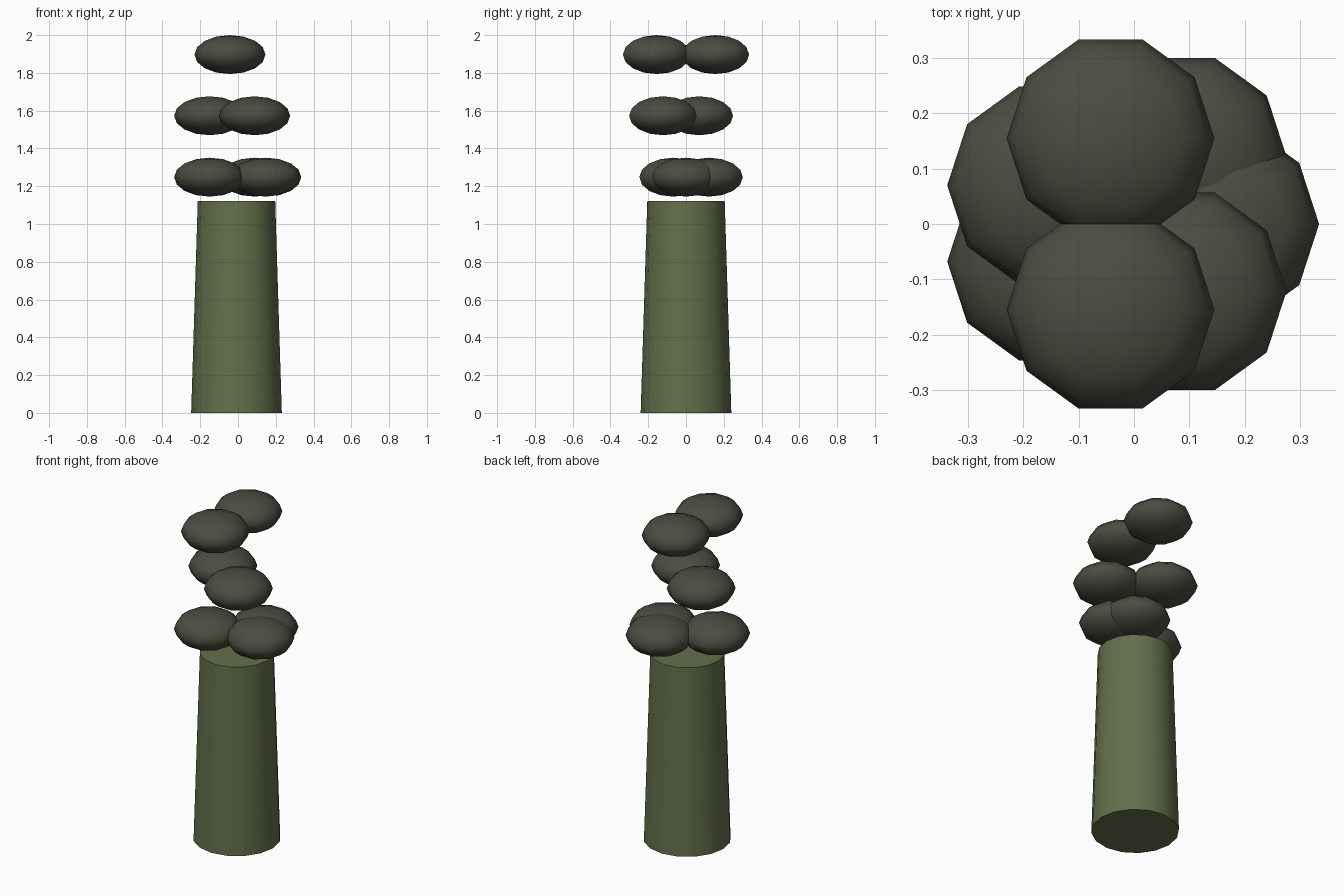
import bpy, bmesh
from math import sin, cos, pi, tau, radians

if "Cube" in bpy.data.objects:
    bpy.data.objects.remove(bpy.data.objects["Cube"])


def material(name, color):
    m = bpy.data.materials.new(name)
    m.diffuse_color = (*color, 1)
    m.use_nodes = True
    m.node_tree.nodes["Principled BSDF"].inputs["Base Color"].default_value = m.diffuse_color
    return m


def lathe(name, profile, sides, location, mat, angle):
    """Revolve an (r, z) profile about z, first column on +x."""
    bm = bmesh.new()
    verts = [bm.verts.new((r, 0, z)) for r, z in profile]
    edges = [bm.edges.new(pair) for pair in zip(verts, verts[1:])]
    bmesh.ops.spin(bm, geom=verts + edges, cent=(0, 0, 0), axis=(0, 0, 1),
                   angle=tau, steps=sides)
    bmesh.ops.remove_doubles(bm, verts=bm.verts[:], dist=1e-4)
    bmesh.ops.recalc_face_normals(bm, faces=bm.faces[:])
    mesh = bpy.data.meshes.new(name)
    bm.to_mesh(mesh)
    bm.free()
    obj = bpy.data.objects.new(name, mesh)
    obj.location = location
    mesh.materials.append(mat)
    bpy.context.collection.objects.link(obj)
    bpy.ops.object.select_all(action='DESELECT')
    obj.select_set(True)
    bpy.context.view_layer.objects.active = obj
    bpy.ops.object.shade_smooth_by_angle(angle=radians(angle))
    return obj


green = material("canister_green", (0.125, 0.16, 0.07))
smoke = material("smoke_grey", (0.07, 0.073, 0.052))

# Tapered closed column
lathe("column", [(0, 0), (0.24, 0), (0.205, 1.122), (0, 1.122)],
      16, (-0.008, 0, 0), green, 40)

# Flattened puffs in three tiers above the column
R, H, RINGS = 0.188, 0.103, 8
puff = [(R * sin(pi * i / RINGS) if 0 < i < RINGS else 0,
         -H * cos(pi * i / RINGS)) for i in range(RINGS + 1)]
tiers = {
    1.248: [(0.147, 0), (0.088, 0.122), (-0.15, -0.068)],
    1.573: [(0.088, -0.122), (-0.15, 0.07)],
    1.897: [(-0.0425, 0.155), (-0.0425, -0.155)],
}
for t, (z, spots) in enumerate(tiers.items(), 1):
    for i, (x, y) in enumerate(spots, 1):
        lathe(f"puff_tier{t}_{i}", puff, 10, (x, y, z), smoke, 60)
